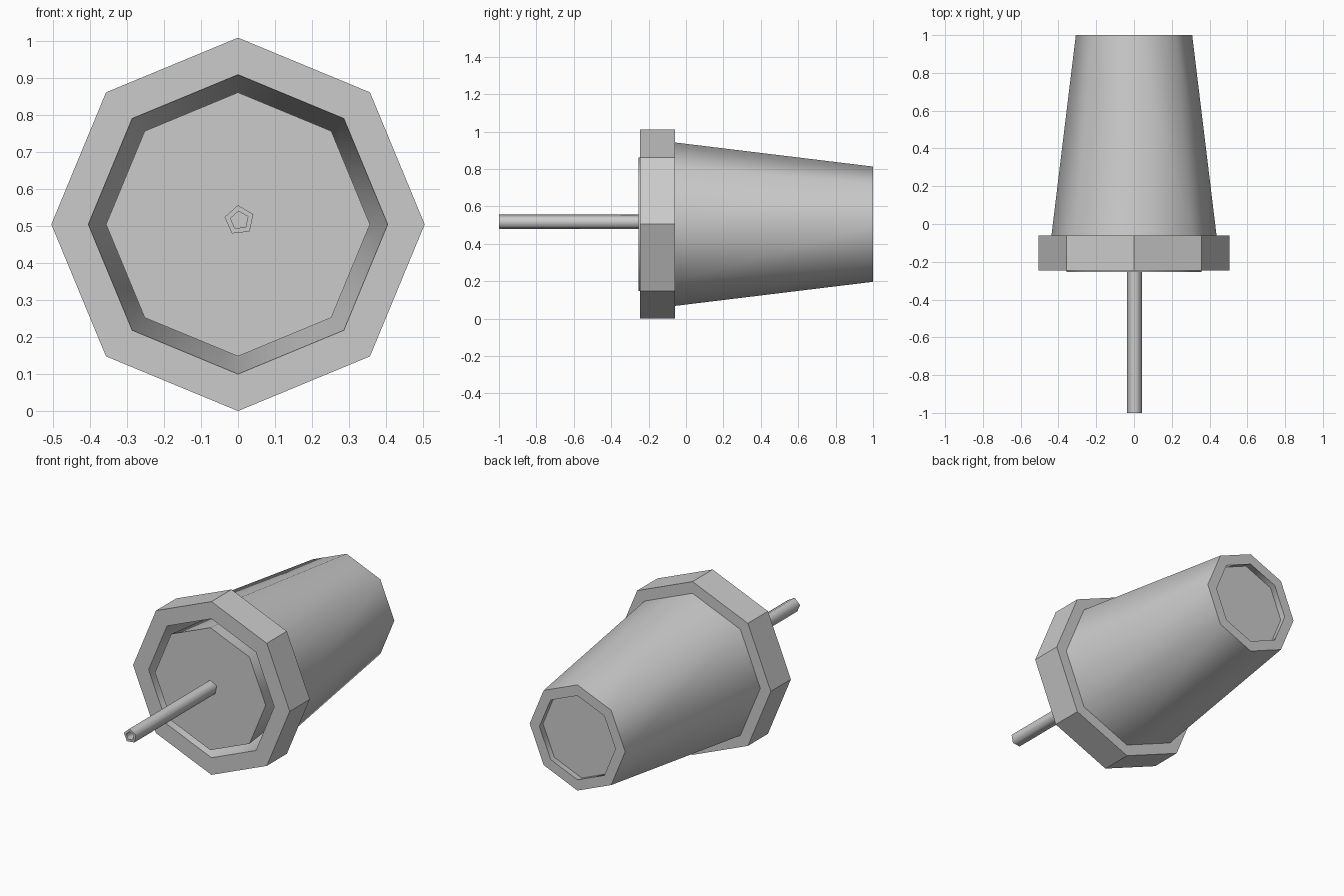
import bpy, bmesh
from math import sin, cos, pi, radians

if "Cube" in bpy.data.objects:
    bpy.data.objects.remove(bpy.data.objects["Cube"])

CZ = 0.505  # height of the main axis


def lathe(name, profile, sides, smooth=(), closed=True, x=0.0, z=CZ, start=0.0):
    """Spin (radius, y) points around a y-parallel axis; 'smooth' lists smooth strips.
    Open profiles get a flat cap on both ends."""
    bm = bmesh.new()
    rings = []
    for r, y in profile:
        angles = [start + 2 * pi * i / sides for i in range(sides)]
        rings.append([bm.verts.new((x + r * cos(a), y, z + r * sin(a))) for a in angles])
    n = len(rings)
    for k in range(n if closed else n - 1):
        a, b = rings[k], rings[(k + 1) % n]
        for i in range(sides):
            j = (i + 1) % sides
            bm.faces.new((a[i], a[j], b[j], b[i])).smooth = k in smooth
    if not closed:
        bm.faces.new(rings[0])
        bm.faces.new(rings[-1])
    bmesh.ops.recalc_face_normals(bm, faces=bm.faces)
    mesh = bpy.data.meshes.new(name)
    bm.to_mesh(mesh)
    bm.free()
    obj = bpy.data.objects.new(name, mesh)
    bpy.context.collection.objects.link(obj)
    return obj


# Tapered hollow cup with its thick flat-sided rim
lathe("cup", [(0.405, -0.245), (0.505, -0.245), (0.505, -0.06),
              (0.437, -0.06), (0.308, 1.0), (0.245, 1.0)], 8, smooth=(3, 5))

# Filling inside the cup, slightly proud at the front, recessed at the back
lathe("filling", [(0.357, -0.255), (0.25, 0.96)], 8, smooth=(0,), closed=False)

# Hollow five-sided straw
lathe("straw", [(0.041, -1.0), (0.041, -0.22), (0.025, -0.22), (0.025, -1.0)], 5,
      smooth=(0, 2), x=0.004, z=0.516, start=radians(24))
